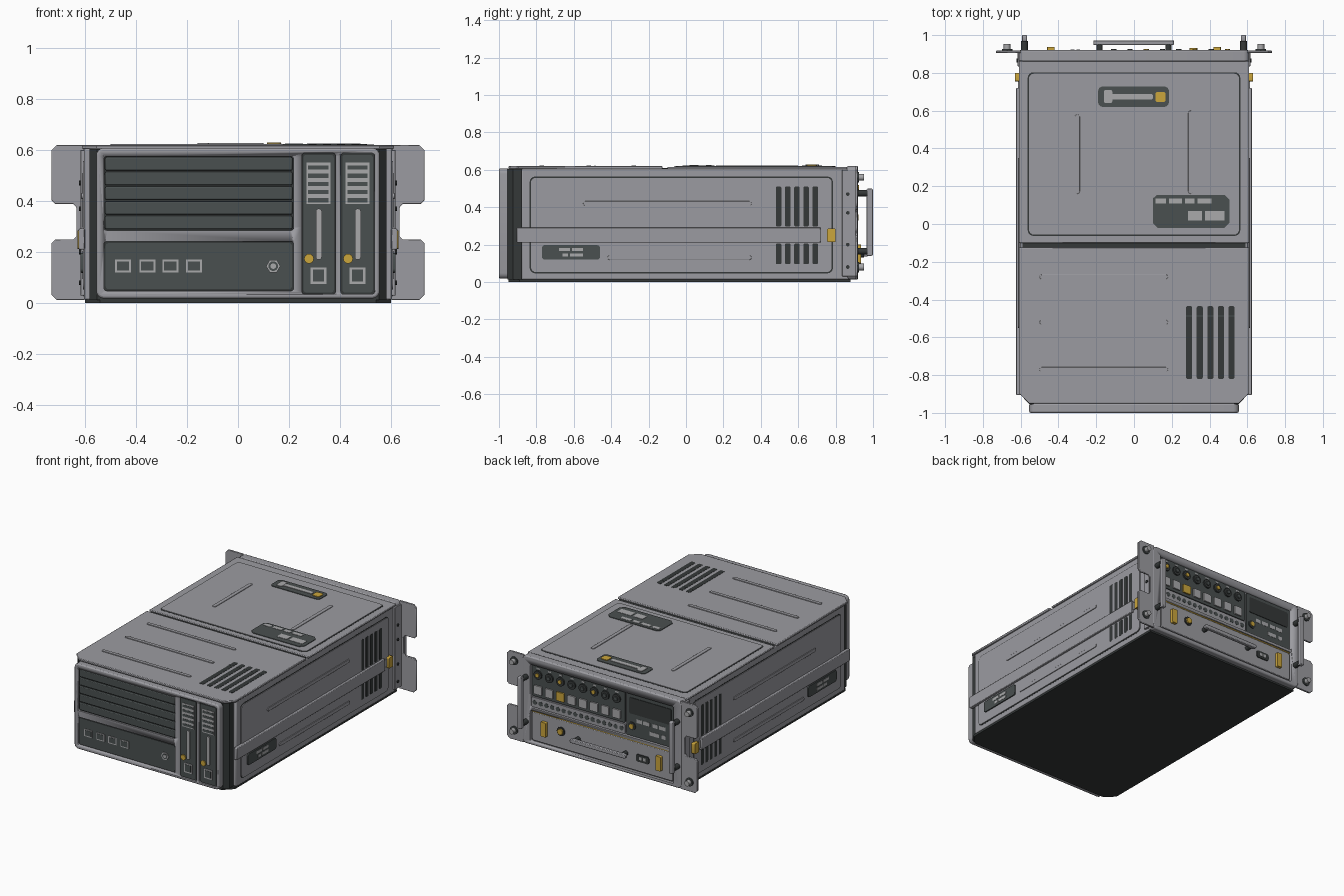
import bpy, bmesh, math

if "Cube" in bpy.data.objects:
    bpy.data.objects.remove(bpy.data.objects["Cube"])

# ---------- colours ----------
def mat(name, r, g, b):
    m = bpy.data.materials.new(name)
    m.diffuse_color = (r, g, b, 1)
    m.use_nodes = True
    m.node_tree.nodes["Principled BSDF"].inputs["Base Color"].default_value = m.diffuse_color
    return m

GREY = mat("case grey", .33, .33, .355)
LIGHT = mat("light grey", .40, .40, .41)
DARK = mat("dark panel", .068, .08, .08)
BLACK = mat("near black", .035, .04, .04)
GOLD = mat("yellow", .60, .38, .045)

# ---------- helpers ----------
AX = {'x': lambda u, v, d: (d, u, v),
      'y': lambda u, v, d: (u, d, v),
      'z': lambda u, v, d: (u, v, d)}

def prism(name, pts, axis, a, b, m, bevel=0, smooth=True):
    """Extrude a 2D outline along an axis from a to b."""
    bm = bmesh.new()
    f = bm.faces.new([bm.verts.new(AX[axis](u, v, a)) for u, v in pts])
    r = bmesh.ops.extrude_face_region(bm, geom=[f])
    top = [g for g in r['geom'] if isinstance(g, bmesh.types.BMVert)]
    bmesh.ops.translate(bm, verts=top, vec=AX[axis](0, 0, b - a))
    bmesh.ops.recalc_face_normals(bm, faces=bm.faces)
    me = bpy.data.meshes.new(name)
    bm.to_mesh(me)
    bm.free()
    ob = bpy.data.objects.new(name, me)
    bpy.context.collection.objects.link(ob)
    me.materials.append(m)
    if smooth:
        me.shade_smooth()
        me.set_sharp_from_angle(angle=math.radians(35))
    if bevel:
        mod = ob.modifiers.new("bevel", 'BEVEL')
        mod.width, mod.segments = bevel, 2
        mod.angle_limit = math.radians(50)
    return ob

def rrect(u0, u1, v0, v1, r=0, n=4):
    if r <= 0:
        return [(u0, v0), (u1, v0), (u1, v1), (u0, v1)]
    out = []
    for k, (cu, cv) in enumerate([(u1 - r, v1 - r), (u0 + r, v1 - r), (u0 + r, v0 + r), (u1 - r, v0 + r)]):
        out += [(cu + r * math.cos((k + i / n) * math.pi / 2),
                 cv + r * math.sin((k + i / n) * math.pi / 2)) for i in range(n + 1)]
    return out

def plate(name, axis, u0, u1, v0, v1, a, b, m, r=0, bevel=0):
    return prism(name, rrect(u0, u1, v0, v1, r), axis, a, b, m, bevel)

def disc(name, axis, u, v, r, a, b, m, n=16):
    pts = [(u + r * math.cos(2 * math.pi * i / n), v + r * math.sin(2 * math.pi * i / n)) for i in range(n)]
    return prism(name, pts, axis, a, b, m)

def recess(ob, *args):
    c = plate("recess_cutter", *args, ob.data.materials[0], .012)
    c.hide_render = True
    c.hide_viewport = True
    mod = ob.modifiers.new("recess", 'BOOLEAN')
    mod.operation, mod.object, mod.solver = 'DIFFERENCE', c, 'EXACT'

def chamfered(w, y0, y1, c):
    return [(-w, y1), (-w, y0 + c), (-w + c, y0), (w - c, y0), (w, y0 + c), (w, y1)]

# ---------- case ----------
prism("bottom_pan", chamfered(.60, -.95, .88, .06), 'z', 0, .014, BLACK)
plate("case_body", 'z', -.603, .603, -.88, .87, .012, .605, GREY, bevel=.008)
prism("front_corner_band", chamfered(.582, -.955, -.87, .03), 'z', .012, .603, BLACK)
prism("front_cover", chamfered(.61, -.95, -.125, .055), 'z', .603, .619, GREY, .004)
plate("cover_gap", 'z', -.59, .59, -.13, -.095, .60, .609, BLACK)
plate("rear_lid", 'z', -.61, .61, -.10, .862, .603, .616, GREY, bevel=.004)
plate("lid_outline", 'z', -.563, .563, -.063, .803, .61, .6168, BLACK, .03)
plate("lid_panel", 'z', -.556, .556, -.056, .796, .61, .62, GREY, .026)
for s in (-.3, .3):
    plate("lid_rib", 'z', s - .013, s + .013, .16, .60 if s > 0 else .58, .61, .624, GREY, .0129, .003)
for y in (-.77, -.52, -.28):
    plate("cover_rib", 'z', -.5, .18, y - .012, y + .012, .61, .624, GREY, .0119, .003)
for i in range(5):
    x = .292 + i * .056
    plate("top_vent", 'z', x - .016, x + .016, -.82, -.435, .61, .6205, BLACK, .008)
    plate("top_vent_bridge", 'z', x - .016, x + .016, -.49, -.484, .61, .6215, DARK)

# top slider latch and label
plate("slider_plate", 'z', -.19, .185, .62, .728, .612, .624, DARK, .025)
plate("slider_grip", 'z', -.158, -.115, .64, .71, .612, .628, LIGHT, .008)
plate("slider_rail", 'z', -.12, .10, .66, .688, .612, .627, LIGHT, .008)
plate("slider_button", 'z', .113, .168, .645, .70, .612, .629, GOLD, .014)
prism("top_label", [(.1, .005), (.125, -.02), (.48, -.02), (.505, .005), (.505, .128),
                    (.48, .153), (.12, .153), (.1, .135)], 'z', .612, .624, DARK)
for x0, x1, y0, y1 in [(.115, .17, .108, .135), (.185, .255, .108, .135), (.27, .32, .108, .135),
                       (.335, .41, .108, .135), (.285, .36, .018, .068), (.375, .48, .018, .068)]:
    plate("top_label_bar", 'z', x0, x1, y0, y1, .62, .626, LIGHT)

# ---------- sides ----------
for s in (-1, 1):
    def side(name, y0, y1, z0, z1, a, b, m, r=0, bevel=0):
        return plate(name, 'x', y0, y1, z0, z1, s * a, s * b, m, r, bevel)
    side("side_outline", -.836, .786, .046, .564, .60, .6035, BLACK, .03)
    side("side_panel", -.829, .779, .053, .557, .60, .608, GREY, .026)
    side("side_strap", -.905, .72, .21, .292, .60, .624, GREY, bevel=.004)
    side("strap_end", .71, .765, .225, .277, .60, .614, GREY)
    for z in (.13, .42):
        side("side_rib", -.42 if z < .2 else -.55, .35, z - .012, z + .012, .60, .613, GREY, .0119, .003)
    for i in range(5):
        y = .495 + i * .049
        for z0, z1 in ((.095, .205), (.297, .51)):
            side("side_vent", y - .015, y + .015, z0, z1, .60, .6095, BLACK, .007)
    side("side_label", -.77, -.46, .12, .197, .60, .616, DARK, .015)
    for y0, y1, z0, z1 in [(-.68, -.62, .165, .183), (-.61, -.55, .165, .183),
                           (-.66, -.63, .135, .153), (-.62, -.55, .135, .153)]:
        side("side_label_bar", y0, y1, z0, z1, .612, .6175, LIGHT)
    side("side_latch", .755, .80, .213, .285, .60, .629, GOLD, .006)
    # rack ear with notch, bracket and screws
    ear = [(.60, .012), (.71, .012), (.73, .032), (.73, .235), (.715, .25), (.645, .25), (.633, .262),
           (.633, .375), (.645, .388), (.715, .388), (.73, .403), (.73, .60), (.71, .62), (.60, .62)]
    prism("rack_ear", [(s * u, v) for u, v in ear], 'y', .905, .918, GREY, .003)
    side("ear_bracket", .835, .915, .03, .60, .60, .617, GREY, bevel=.003)
    for z in (.08, .20, .37, .47):
        disc("bracket_bolt", 'x', .865, z, .01, s * .61, s * .623, BLACK, 10)
    for z in (.08, .56):
        disc("ear_washer", 'y', s * .672, z, .028, .918, .926, DARK)
        disc("ear_screw", 'y', s * .672, z, .018, .918, .953, LIGHT, 12)
    # upright rear handle
    side("rear_handle", .965, 1.0, .14, .50, .567, .593, GREY, .010, .004)
    for z in (.165, .475):
        disc("handle_post", 'y', s * .58, z, .018, .915, .97, BLACK)

# ---------- front bezel ----------
bezel = plate("front_bezel", 'y', -.555, .555, .018, .608, -1.0, -.95, GREY, .03, .008)
PANELS = [(-.525, .218, .285, .575), (-.525, .218, .048, .242), (.25, .382, .035, .588), (.402, .535, .035, .588)]
for u0, u1, v0, v1 in PANELS:
    recess(bezel, 'y', u0, u1, v0, v1, -1.02, -.982)
    plate("panel_seam", 'y', u0, u1, v0, v1, -.988, -.975, BLACK, .012)
    if v0 < .2:
        plate("dark_panel", 'y', u0 + .007, u1 - .007, v0 + .007, v1 - .007, -.993, -.975, DARK, .01)
for i in range(5):
    z = .29 + i * .0575
    plate("bay_shutter", 'y', -.52, .213, z, z + .0515, -.997, -.975, DARK, bevel=.005)
for x in (-.45, -.355, -.265, -.172):
    plate("port_frame", 'y', x - .031, x + .031, .12, .17, -.997, -.985, LIGHT)
    plate("port_hole", 'y', x - .024, x + .024, .127, .163, -.9985, -.985, DARK)
disc("key_nut", 'y', .138, .145, .028, -.999, -.985, LIGHT, 6)
disc("key_ring", 'y', .138, .145, .019, -1.0, -.985, DARK)
disc("key_centre", 'y', .138, .145, .011, -1.0005, -.985, LIGHT)
for dx in (0, .153):
    plate("module_grille", 'y', .268 + dx, .362 + dx, .388, .55, -.996, -.985, LIGHT)
    for i in range(5):
        z = .395 + i * .032
        plate("grille_slot", 'y', .275 + dx, .355 + dx, z, z + .016, -.9975, -.985, DARK)
    plate("module_lever", 'y', .305 + dx, .328 + dx, .17, .37, -1.0, -.985, LIGHT, .01)
    disc("module_knob", 'y', .278 + dx, .174, .019, -1.0, -.985, GOLD)
    plate("module_button_frame", 'y', .284 + dx, .346 + dx, .075, .14, -.997, -.985, LIGHT)
    plate("module_button", 'y', .293 + dx, .337 + dx, .084, .131, -.999, -.985, DARK)

# ---------- rear face ----------
frame = plate("rear_frame", 'y', -.61, .61, .012, .62, .86, .92, GREY, .03, .008)
recess(frame, 'y', -.55, .55, .27, .568, .90, .95)
recess(frame, 'y', -.55, .55, .035, .252, .90, .95)
plate("connector_panel", 'y', -.17, .545, .35, .563, .89, .908, DARK, .01)
plate("perforated_strip", 'y', -.17, .545, .275, .343, .89, .912, GREY, .008)
for i in range(16):
    disc("strip_hole", 'y', .52 - i * .0443, .309, .016, .90, .9135, DARK, 10)
for i in range(8):
    x = .495 - i * .086
    disc("dial", 'y', x, .505, .03, .90, .918, BLACK)
    disc("dial_cap", 'y', x, .505, .014, .90, .926, GOLD if i in (0, 2, 5) else DARK, 10)
    plate("dial_mark", 'y', x - .012, x + .012, .543, .553, .90, .910, LIGHT)
    plate("square_key", 'y', x - .03, x + .03, .37, .43, .90, .918, GOLD if i == 2 else LIGHT, .006)
plate("display_panel", 'y', -.545, -.18, .275, .563, .89, .910, DARK, .01)
plate("display_screen", 'y', -.525, -.205, .43, .54, .90, .914, BLACK, .008)
for x0, x1, z in [(-.30, -.26, .375), (-.36, -.31, .375), (-.42, -.38, .375), (-.48, -.43, .375),
                  (-.43, -.36, .315), (-.48, -.45, .315)]:
    plate("display_bar", 'y', x0, x1, z, z + .026, .90, .9115, LIGHT)
disc("power_ring", 'y', -.225, .345, .028, .90, .916, BLACK)
disc("power_button", 'y', -.225, .345, .016, .90, .922, GOLD)
# pull-out drawer
plate("drawer_front", 'y', -.54, .54, .045, .243, .89, .915, GREY, .012, .004)
plate("drawer_top_line", 'y', -.54, .54, .243, .25, .89, .914, GOLD)
for x in (-.44, .44):
    plate("drawer_clip", 'y', x - .02, x + .02, .10, .20, .91, .936, GOLD, .005)
disc("drawer_knob_base", 'y', .315, .165, .03, .91, .922, BLACK)
disc("drawer_knob", 'y', .315, .165, .02, .91, .932, GOLD)
plate("drawer_handle", 'y', -.215, .212, .135, .162, .948, .972, GREY, .01, .004)
for x in (-.182, .182):
    disc("drawer_handle_post", 'y', x, .148, .016, .91, .952, BLACK)
plate("drawer_label", 'y', -.36, -.26, .115, .165, .91, .921, BLACK, .015)
for x in (-.325, -.295):
    plate("drawer_label_bar", 'y', x - .01, x + .01, .13, .152, .915, .923, LIGHT)
